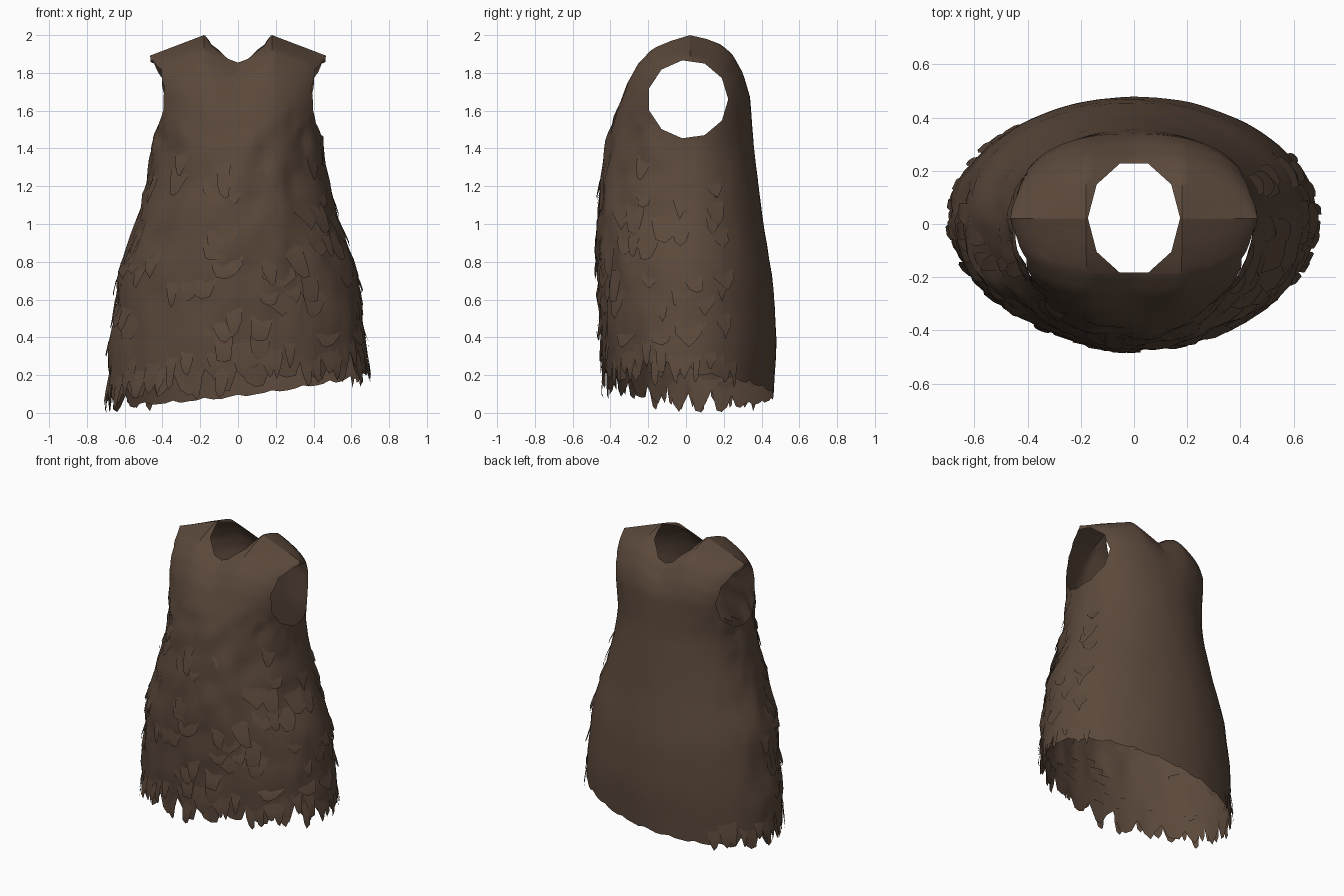
import bpy, bmesh, math, random
from mathutils import Vector, noise

random.seed(4)
if "Cube" in bpy.data.objects:
    bpy.data.objects.remove(bpy.data.objects["Cube"])

mat = bpy.data.materials.new("dark brown hide")
mat.use_nodes = True
color = (0.105, 0.066, 0.044, 1)
mat.diffuse_color = color
bsdf = mat.node_tree.nodes["Principled BSDF"]
bsdf.inputs["Base Color"].default_value = color
bsdf.inputs["Roughness"].default_value = 0.9

COLS, ROWS, TOP, MID_Y = 96, 38, 2.0, 0.02
# (height, value) profiles: half width, front depth, back depth
WIDTH = [(0, .69), (.3, .685), (.5, .66), (.75, .63), (1, .54), (1.25, .475), (1.45, .45), (1.7, .45), (TOP, .465)]
FRONT = [(0, -.42), (.35, -.45), (.8, -.475), (1, -.475), (1.4, -.43), (1.6, -.375), (1.75, -.32), (1.85, -.26),
         (1.93, -.18), (1.97, -.08), (TOP, MID_Y)]
BACK = [(0, .46), (.4, .48), (.7, .46), (1, .41), (1.4, .36), (1.7, .34), (1.8, .31), (1.9, .25), (1.95, .19),
        (1.98, .11), (TOP, MID_Y)]


def lerp(profile, z):
    if z <= profile[0][0]:
        return profile[0][1]
    for (z0, v0), (z1, v1) in zip(profile, profile[1:]):
        if z <= z1:
            return v0 + (v1 - v0) * (z - z0) / (z1 - z0)
    return profile[-1][1]


def surface(a, z, out=0.0):
    """Point on the garment; angle 0 faces front, a quarter turn is +x."""
    upper = min(1, max(0, (z - 1.4) / .45))
    s, c = math.sin(a), math.cos(a)
    boxy = 1 - .3 * upper
    s, c = (math.copysign(abs(v) ** boxy, v) for v in (s, c))
    x = (lerp(WIDTH, z) + out) * s
    depth = lerp(FRONT if c > 0 else BACK, z) - MID_Y
    y = MID_Y - (abs(depth) + out) * c
    # shoulders slope outward and the collar dips at the centre
    drop = upper * (.38 * max(0, abs(x) - .18) + .07 * max(0, 1 - abs(x) / .18))
    return Vector((x, y, z - drop))


def hem(a):
    return .135 + .08 * math.sin(a) + .045 * math.cos(a)


def ruggedness(a):
    """Rough on the front and sides, smooth on the back."""
    return min(1, max(.12, .75 + 1.2 * math.cos(a) - .35 * math.sin(a)))


def finish(bm, name):
    mesh = bpy.data.meshes.new(name)
    bm.to_mesh(mesh)
    bm.free()
    mesh.materials.append(mat)
    obj = bpy.data.objects.new(name, mesh)
    bpy.context.collection.objects.link(obj)
    bpy.ops.object.select_all(action='DESELECT')
    obj.select_set(True)
    bpy.context.view_layer.objects.active = obj
    bpy.ops.object.shade_smooth_by_angle(angle=math.radians(35))


# Body shell: rings from the ragged hem up to the shoulder ridge
bm = bmesh.new()
rings = []
for r in range(ROWS + 1):
    t = 1 - (1 - r / ROWS) ** 2
    ring = []
    for c in range(COLS):
        a = math.tau * c / COLS
        z = hem(a) + (TOP - hem(a)) * t
        if r == 0:
            tooth = (.08, .0, -.045, -.03)[c % 4] + random.uniform(-.03, .03)
            z = max(.005, z + tooth * ruggedness(a))
        fade = min(1, max(0, (1.75 - z) / .3)) * ruggedness(a)
        p = surface(a, z)
        bump = noise.noise(p * 7) * .02 + noise.noise(p * 16) * .014
        ring.append(bm.verts.new(surface(a, z, bump * fade)))
    rings.append(ring)
for low, high in zip(rings, rings[1:]):
    for c in range(COLS):
        d = (c + 1) % COLS
        bm.faces.new((low[c], low[d], high[d], high[c]))
bmesh.ops.remove_doubles(bm, verts=bm.verts, dist=.0008)


def cut_hole(center, axis_u, axis_v, sides, near):
    """Cut a many-sided outline cleanly through the shell and remove its inside."""
    center = Vector(center)
    planes = []
    for i in range(sides):
        t = math.tau * (i + .5) / sides
        u, v = math.cos(t), math.sin(t)
        # tangent plane of the ellipse at this angle
        point = center + axis_u * u + axis_v * v
        normal = (axis_u * (u / axis_u.length_squared) + axis_v * (v / axis_v.length_squared)).normalized()
        planes.append((point, normal))

    def reach(f):
        p = f.calc_center_median()
        return max((p - point).dot(normal) for point, normal in planes) if near(p) else 9

    for point, normal in planes:
        faces = [f for f in bm.faces if reach(f) < .08]
        geom = set(faces) | {e for f in faces for e in f.edges} | {v for f in faces for v in f.verts}
        bmesh.ops.bisect_plane(bm, geom=list(geom), dist=.0005, plane_co=point, plane_no=normal)
    bmesh.ops.delete(bm, geom=[f for f in bm.faces if reach(f) < 0], context='FACES')


# Armholes and collar
cut_hole((0, .01, 1.66), Vector((0, .205, 0)), Vector((0, 0, .2)), 11, lambda p: abs(p.x) > .2 and p.z > 1.3)
cut_hole((0, .022, 0), Vector((.165, 0, 0)), Vector((0, .205, 0)), 10, lambda p: p.z > 1.7)
finish(bm, "tunic_body")


# Fur tufts: pointed flaps lying on the surface
def add_tuft(bm, a, z, width, length, lift):
    lean = random.uniform(-.6, .6) * width
    rows = ((0, 1, -.006), (.5, random.uniform(.7, 1.1), lift * .6), (.85, random.uniform(.3, .7), lift))
    prev = None
    for down, w, out in rows:
        pair = [bm.verts.new(surface(a + s * width * w + lean * down,
                                     max(.02, z - length * (down + random.uniform(-.1, .1))), out))
                for s in (-1, 1)]
        if prev:
            bm.faces.new((pair[0], pair[1], prev[1], prev[0]))
        prev = pair
    tip = bm.verts.new(surface(a + lean, max(0, z - length), lift * .7))
    bm.faces.new((tip, prev[1], prev[0]))


bm = bmesh.new()
for i in range(75):
    add_tuft(bm, random.uniform(-1.6, 2.0), random.uniform(.4, 1.4), random.uniform(.06, .16),
             random.uniform(.09, .19), random.uniform(.006, .02))
finish(bm, "fur_tufts")

# Ragged fringe along the hem
bm = bmesh.new()
for i in range(44):
    a = -2.4 + 4.5 * i / 43 + random.uniform(-.03, .03)
    top = hem(a) + random.uniform(.1, .2)
    add_tuft(bm, a, top, random.uniform(.045, .08), random.uniform(.13, .21), random.uniform(.006, .022))
finish(bm, "hem_fringe")
